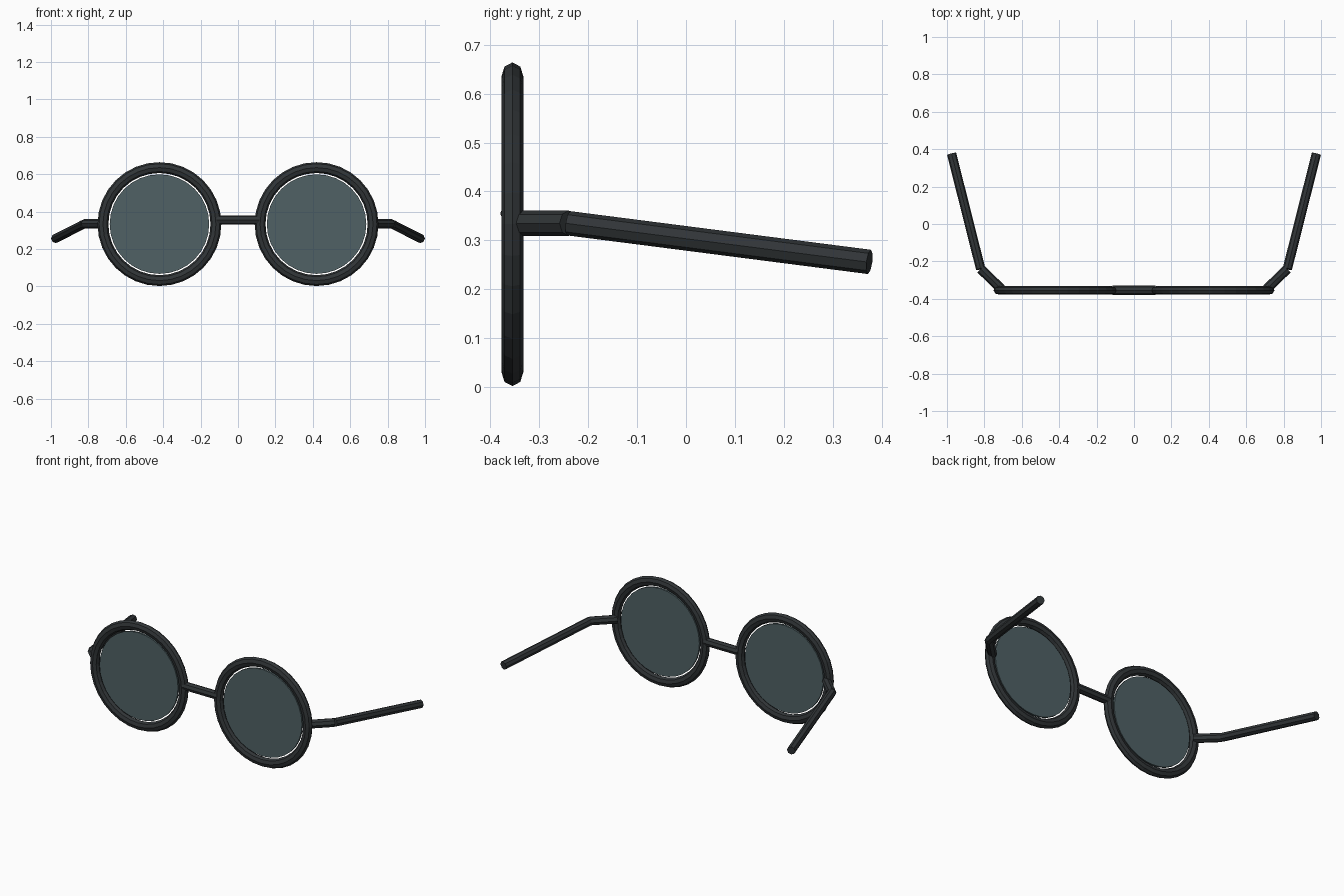
import bpy
from math import pi
from mathutils import Vector

if "Cube" in bpy.data.objects:
    bpy.data.objects.remove(bpy.data.objects["Cube"])


def material(name, color):
    m = bpy.data.materials.new(name)
    m.diffuse_color = color
    m.use_nodes = True
    m.node_tree.nodes["Principled BSDF"].inputs["Base Color"].default_value = m.diffuse_color
    return m


FRAME = material("dark_frame", (0.03, 0.035, 0.038, 1))
LENS = material("tinted_lens", (0.08, 0.12, 0.13, 0.75))
EYE_X, FRONT_Y, EYE_Z = 0.42, -0.355, 0.333


def finish(name, mat):
    ob = bpy.context.object
    ob.name = name
    ob.data.materials.append(mat)
    return ob


def rod(name, a, b, radius, sides=8):
    a, b = Vector(a), Vector(b)
    d = b - a
    bpy.ops.mesh.primitive_cylinder_add(vertices=sides, radius=radius, depth=d.length,
                                        location=(a + b) / 2)
    ob = finish(name, FRAME)
    ob.rotation_euler = d.to_track_quat('Z', 'Y').to_euler()
    return ob


for side, s in (("left", -1), ("right", 1)):
    # Round rim, slightly flattened front to back
    bpy.ops.mesh.primitive_torus_add(major_radius=0.302, minor_radius=0.029,
                                     major_segments=32, minor_segments=8,
                                     location=(s * EYE_X, FRONT_Y, EYE_Z),
                                     rotation=(pi / 2, 0, 0))
    finish("rim_" + side, FRAME).scale.z = 0.78

    # Thin tinted lens
    bpy.ops.mesh.primitive_cylinder_add(vertices=32, radius=0.266, depth=0.012,
                                        location=(s * EYE_X, FRONT_Y, EYE_Z),
                                        rotation=(pi / 2, 0, 0))
    finish("lens_" + side, LENS)

    # Hinge piece and temple arm
    elbow = (s * 0.82, -0.24, 0.335)
    rod("hinge_" + side, (s * 0.71, -0.347, 0.335), elbow, 0.026)
    rod("temple_arm_" + side, elbow, (s * 0.975, 0.375, 0.256), 0.025)

# Nose bridge
rod("bridge", (-0.115, FRONT_Y, 0.355), (0.115, FRONT_Y, 0.355), 0.025)
